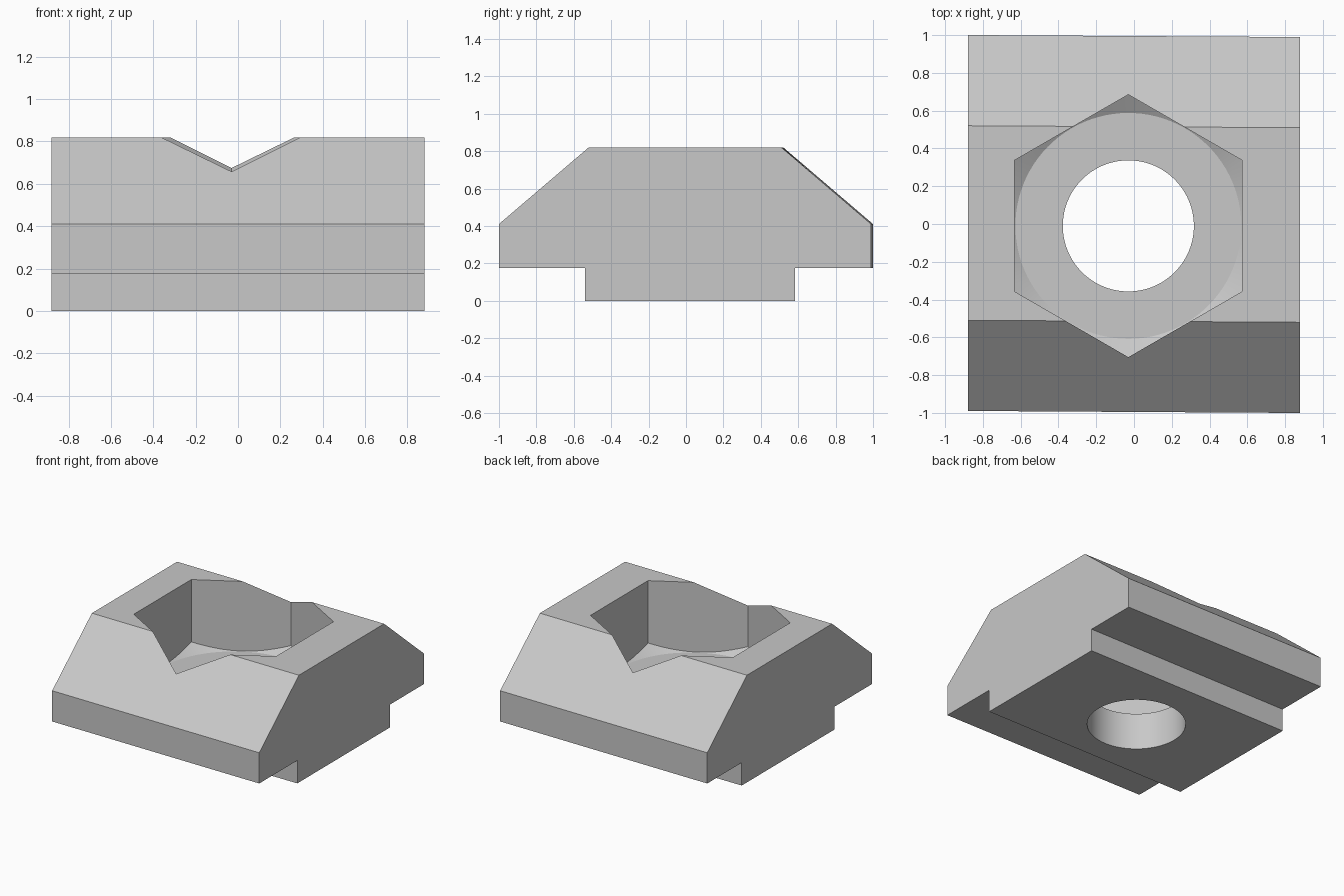
import bpy, bmesh, math
from mathutils import Matrix

if "Cube" in bpy.data.objects:
    bpy.data.objects.remove(bpy.data.objects["Cube"])

HALF_X = 0.88
CX, CY = -0.03, -0.01      # axis of pocket and bore
FLOOR_Z = 0.285            # pocket floor
SKEW = 0.006               # slight skew of the upper block along x

gray = bpy.data.materials.new("plain_gray")
gray.diffuse_color = (0.58, 0.58, 0.58, 1)
gray.use_nodes = True
gray.node_tree.nodes["Principled BSDF"].inputs["Base Color"].default_value = gray.diffuse_color


def make_object(name, bm):
    bmesh.ops.recalc_face_normals(bm, faces=bm.faces)
    mesh = bpy.data.meshes.new(name)
    bm.to_mesh(mesh)
    bm.free()
    mesh.materials.append(gray)
    obj = bpy.data.objects.new(name, mesh)
    bpy.context.collection.objects.link(obj)
    return obj


def cone(name, sides, r1, r2, z0, z1, turn=0.0):
    bm = bmesh.new()
    place = Matrix.Translation((CX, CY, (z0 + z1) / 2)) @ Matrix.Rotation(turn, 4, 'Z')
    bmesh.ops.create_cone(bm, cap_ends=True, segments=sides, radius1=r1,
                          radius2=r2, depth=z1 - z0, matrix=place)
    return make_object(name, bm)


def boolean(target, tool, operation):
    mod = target.modifiers.new("cut", 'BOOLEAN')
    mod.operation = operation
    mod.solver = 'EXACT'
    mod.object = tool
    bpy.context.view_layer.objects.active = target
    bpy.ops.object.modifier_apply(modifier=mod.name)
    bpy.data.objects.remove(tool, do_unlink=True)


# Slot nut body: T-shaped profile with sloped shoulders, swept along x
profile = [(-0.54, 0), (0.583, 0), (0.583, 0.175), (0.995, 0.175), (0.995, 0.41),
           (0.515, 0.82), (-0.515, 0.82), (-0.995, 0.41), (-0.995, 0.175), (-0.54, 0.175)]
bm = bmesh.new()
ends = []
for x in (-HALF_X, HALF_X):
    ring = []
    for y, z in profile:
        shift = -SKEW * x if abs(y) > 0.5 and z > 0.1 and y not in (-0.54, 0.583) else 0
        ring.append(bm.verts.new((x, y + shift, z)))
    bm.faces.new(ring)
    ends.append(ring)
for i in range(len(profile)):
    j = (i + 1) % len(profile)
    bm.faces.new((ends[0][i], ends[0][j], ends[1][j], ends[1][i]))
body = make_object("slot_nut_body", bm)

# Hexagonal bolt-head pocket, its bottom corners chamfered by a cone
pocket = cone("hex_pocket_cutter", 6, 0.695, 0.695, 0.1, 1.2)
chamfer = cone("pocket_chamfer", 96, 0.598, 1.598, FLOOR_Z, FLOOR_Z + 0.6, 0.01)
boolean(pocket, chamfer, 'INTERSECT')
boolean(body, pocket, 'DIFFERENCE')

# Round through bore
bore = cone("bore_cutter", 96, 0.347, 0.347, -0.2, 1.2)
boolean(body, bore, 'DIFFERENCE')

# Smooth bore and cone, keep all other edges sharp
bpy.ops.object.select_all(action='DESELECT')
body.select_set(True)
bpy.context.view_layer.objects.active = body
bpy.ops.object.shade_smooth_by_angle(angle=math.radians(20))
